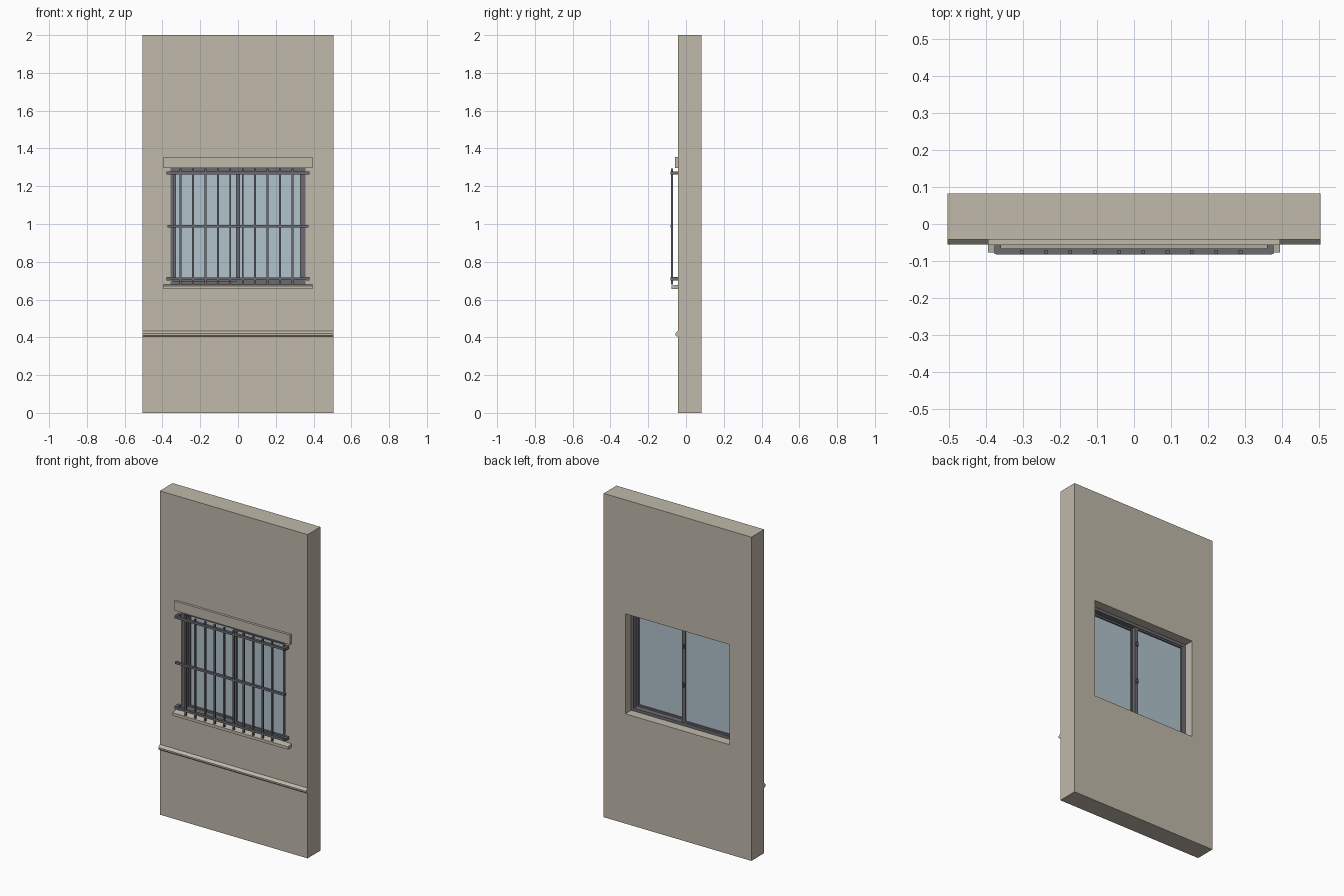
import bpy, bmesh

if "Cube" in bpy.data.objects:
    bpy.data.objects.remove(bpy.data.objects["Cube"])


def mat(name, rgb):
    m = bpy.data.materials.new(name)
    m.diffuse_color = (*rgb, 1)
    m.use_nodes = True
    m.node_tree.nodes["Principled BSDF"].inputs["Base Color"].default_value = m.diffuse_color
    return m


PLASTER = mat("beige plaster", (0.53, 0.485, 0.405))
METAL = mat("dark grey metal", (0.15, 0.145, 0.165))
GLASS = mat("pale blue glass", (0.44, 0.545, 0.595))


def make(name, verts, faces, material):
    bm = bmesh.new()
    vs = [bm.verts.new(v) for v in verts]
    for f in faces:
        bm.faces.new([vs[i] for i in f])
    bmesh.ops.recalc_face_normals(bm, faces=bm.faces)
    me = bpy.data.meshes.new(name)
    bm.to_mesh(me)
    bm.free()
    me.materials.append(material)
    ob = bpy.data.objects.new(name, me)
    bpy.context.collection.objects.link(ob)
    return ob


def extrude_x(name, profile, x0, x1, material):
    """Closed (y, z) profile drawn out along x."""
    n = len(profile)
    verts = [(x, y, z) for x in (x0, x1) for y, z in profile]
    faces = [range(n), range(n, 2 * n)]
    faces += [(i, (i + 1) % n, n + (i + 1) % n, n + i) for i in range(n)]
    return make(name, verts, faces, material)


def box(name, x0, x1, y0, y1, z0, z1, material):
    return extrude_x(name, [(y0, z0), (y1, z0), (y1, z1), (y0, z1)], x0, x1, material)


def ring(name, outer, inner, y0, y1, material):
    """Rectangular frame; outer and inner are (x0, x1, z0, z1)."""
    verts = []
    for y in (y0, y1):
        for x0, x1, z0, z1 in (outer, inner):
            verts += [(x0, y, z0), (x1, y, z0), (x1, y, z1), (x0, y, z1)]
    faces = []
    for i in range(4):
        j = (i + 1) % 4
        faces += [(i, j, 4 + j, 4 + i), (8 + i, 8 + j, 12 + j, 12 + i),
                  (i, j, 8 + j, 8 + i), (4 + i, 4 + j, 12 + j, 12 + i)]
    return make(name, verts, faces, material)


FRONT, BACK, HALF = -0.042, 0.083, 0.505
OX, Z0, Z1 = 0.357, 0.678, 1.296          # window opening

# Wall and its mouldings
ring("wall", (-HALF, HALF, 0, 2), (-OX, OX, Z0, Z1), FRONT, BACK, PLASTER)
box("lintel", -0.395, 0.395, -0.057, FRONT, Z1, 1.355, PLASTER)
extrude_x("sill", [(FRONT, 0.655), (-0.077, 0.655), (-0.077, 0.673), (FRONT, 0.679)],
          -0.395, 0.395, PLASTER)
extrude_x("ledge", [(FRONT, 0.405), (-0.05, 0.405), (-0.056, 0.411), (-0.056, 0.42),
                    (FRONT, 0.434)], -HALF, HALF, PLASTER)

# Fixed frame and two sliding sashes on separate tracks
FX, F0, F1 = OX - 0.018, Z0 + 0.018, Z1 - 0.018
ring("window_frame", (-OX, OX, Z0, Z1), (-FX, FX, F0, F1), -0.036, 0.026, METAL)
for name, x0, x1, y in (("left", -FX, 0.011, 0.012), ("right", -0.011, FX, -0.018)):
    w = 0.01
    stile = 0.022
    a = x0 + (w if name == "left" else stile)
    b = x1 - (stile if name == "left" else w)
    ring(name + "_sash", (x0, x1, F0, F1), (a, b, F0 + w, F1 - w), y - 0.011, y + 0.011, METAL)
    box(name + "_pane", a, b, y - 0.002, y + 0.002, F0 + w, F1 - w, GLASS)
for z in (0.93, 1.17):
    box("sash_latch", -0.007, 0.005, 0.023, 0.032, z - 0.012, z + 0.012, METAL)

# Security grille: rails, wall brackets and upright bars
for name, z in (("bottom", 0.71), ("top", 1.27)):
    box(name + "_rail", -0.374, 0.374, -0.083, -0.067, z - 0.007, z + 0.007, METAL)
    for s in (-1, 1):
        xs = sorted((s * 0.36, s * 0.378))
        box(name + "_bracket", *xs, -0.081, FRONT, z - 0.009, z + 0.009, METAL)
box("middle_rail", -0.374, 0.374, -0.082, -0.068, 0.982, 0.995, METAL)
for i in range(10):
    x = -0.304 + i * 0.0658
    box("grille_bar", x - 0.005, x + 0.005, -0.08, -0.07, 0.68, 1.294, METAL)
